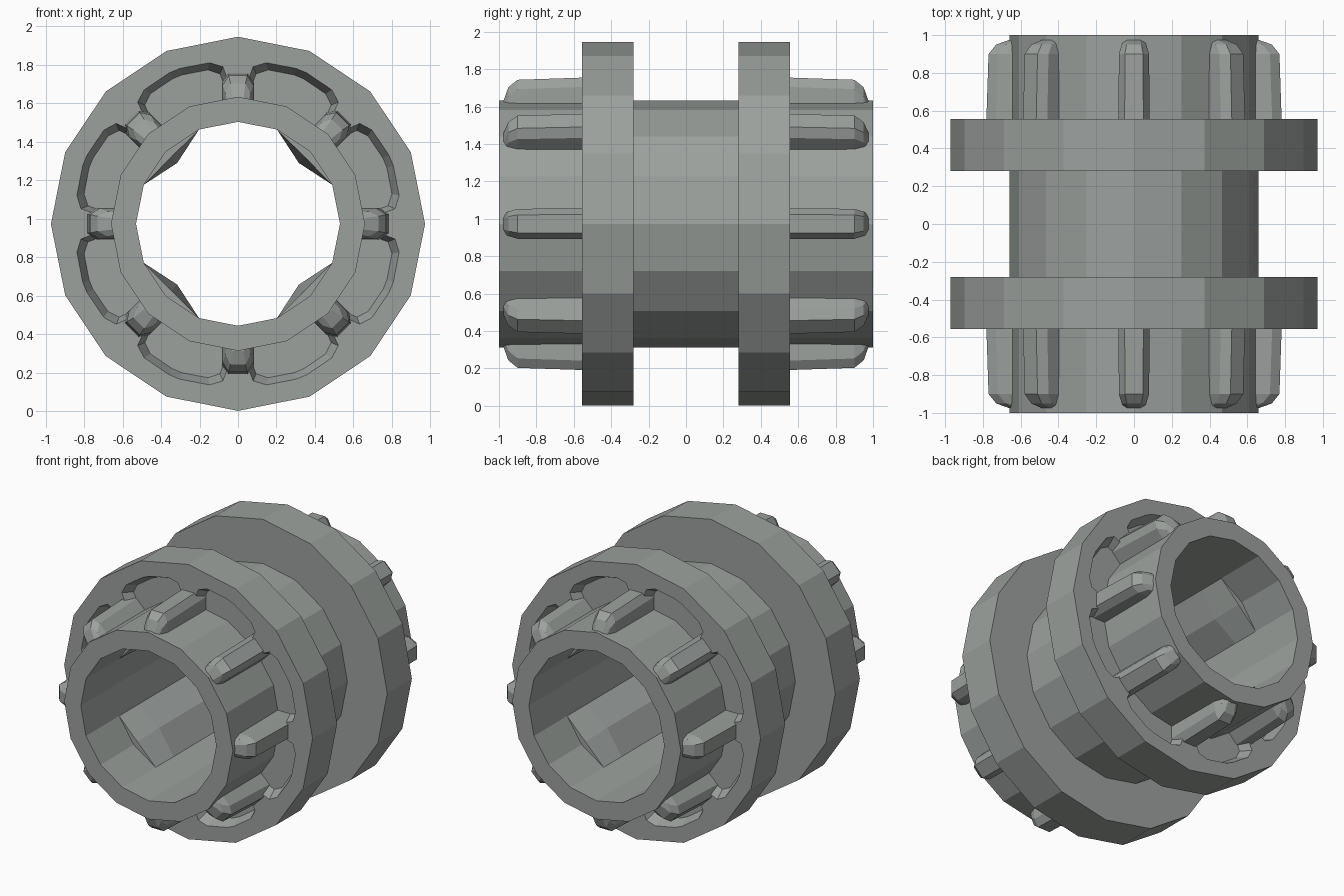
import bpy, bmesh
from math import sin, cos, pi, radians

if "Cube" in bpy.data.objects:
    bpy.data.objects.remove(bpy.data.objects["Cube"], do_unlink=True)

CENTRE_Z = 0.973
SIDES = 16

grey = bpy.data.materials.new("light_grey")
grey.use_nodes = True
grey.diffuse_color = (0.33, 0.355, 0.338, 1)
grey.node_tree.nodes["Principled BSDF"].inputs["Base Color"].default_value = grey.diffuse_color


def polar(r, angle, y, side=0.0):
    """Point at a radius and angle round the y axis, shifted sideways."""
    return (r * cos(angle) - side * sin(angle), y,
            CENTRE_Z + r * sin(angle) + side * cos(angle))


def loft(name, rings, capped=True):
    """Skin a list of point rings; uncapped lofts close on themselves."""
    bm = bmesh.new()
    loops = [[bm.verts.new(p) for p in ring] for ring in rings]
    pairs = list(zip(loops, loops[1:]))
    if not capped:
        pairs.append((loops[-1], loops[0]))
    for a, b in pairs:
        n = len(a)
        for i in range(n):
            j = (i + 1) % n
            bm.faces.new((a[i], a[j], b[j], b[i]))
    if capped:
        bm.faces.new(loops[0])
        bm.faces.new(loops[-1])
    bmesh.ops.recalc_face_normals(bm, faces=bm.faces)
    mesh = bpy.data.meshes.new(name)
    bm.to_mesh(mesh)
    bm.free()
    mesh.materials.append(grey)
    obj = bpy.data.objects.new(name, mesh)
    bpy.context.collection.objects.link(obj)
    return obj


def pipe(name, inner, outer, y0, y1):
    """Sixteen-sided ring along y."""
    profile = [(inner, y0), (outer, y0), (outer, y1), (inner, y1)]
    return loft(name, [[polar(r, 2 * pi * i / SIDES, y) for i in range(SIDES)]
                       for r, y in profile], capped=False)


# Main hollow barrel
pipe("barrel", 0.53, 0.66, -1, 1)

# Half outline of a flange pocket: angle from its middle, radius
half = [(18, 0.6), (18, 0.77), (17, 0.82), (12.5, 0.85), (2, 0.862)]
outline = half + [(-a, r) for a, r in reversed(half)]


def pocket_ring(middle, y, spread, inset):
    return [polar(r - inset if r > 0.7 else r, middle + radians(a * spread), y)
            for a, r in outline]


# Long rib stations: y, top radius, half width
rib_stations = [(0.45, 0.785, 0.083), (0.9, 0.77, 0.08),
                (0.95, 0.73, 0.065), (0.975, 0.66, 0.05)]

for end, label in ((-1, "front"), (1, "back")):
    # Flange with eight sloped pockets in its outer face
    flange = pipe(label + "_flange", 0.6, 0.972, end * 0.28, end * 0.555)
    for k in range(8):
        middle = radians(22.5 + 45 * k)
        cutter = loft("pocket_cutter", [
            pocket_ring(middle, end * 0.635, 1.07, -0.035),
            pocket_ring(middle, end * 0.555, 1.0, 0),
            pocket_ring(middle, end * 0.475, 0.92, 0.035)])
        cutter.hide_render = True
        cutter.hide_viewport = True
        cut = flange.modifiers.new("pocket", "BOOLEAN")
        cut.object = cutter
        cut.operation = "DIFFERENCE"
        cut.solver = "EXACT"
    bpy.context.view_layer.update()
    # Bake the cuts and drop the cutters
    depsgraph = bpy.context.evaluated_depsgraph_get()
    baked = bpy.data.meshes.new_from_object(flange.evaluated_get(depsgraph))
    cutters = [m.object for m in flange.modifiers]
    flange.modifiers.clear()
    flange.data = baked
    for c in cutters:
        bpy.data.objects.remove(c, do_unlink=True)

    # Eight rounded ribs round the barrel end
    for k in range(8):
        angle = radians(45 * k)
        rings = []
        for y, top, w in rib_stations:
            section = [(0.6, w), (top - 0.05, w), (top, w * 0.6)]
            section += [(r, -s) for r, s in reversed(section)]
            rings.append([polar(r, angle, end * y, s) for r, s in section])
        loft(label + "_rib", rings)

# Four shallow ridges on the diagonals inside the bore
for k in range(4):
    angle = radians(45 + 90 * k)
    rings = []
    for y, ridge in ((-0.63, 0.49), (-0.43, 0.447), (0.43, 0.447), (0.63, 0.49)):
        rings.append([polar(0.53, angle - pi / 8, y), polar(0.535, angle, y),
                      polar(0.53, angle + pi / 8, y), polar(ridge, angle, y)])
    loft("bore_ridge", rings)
